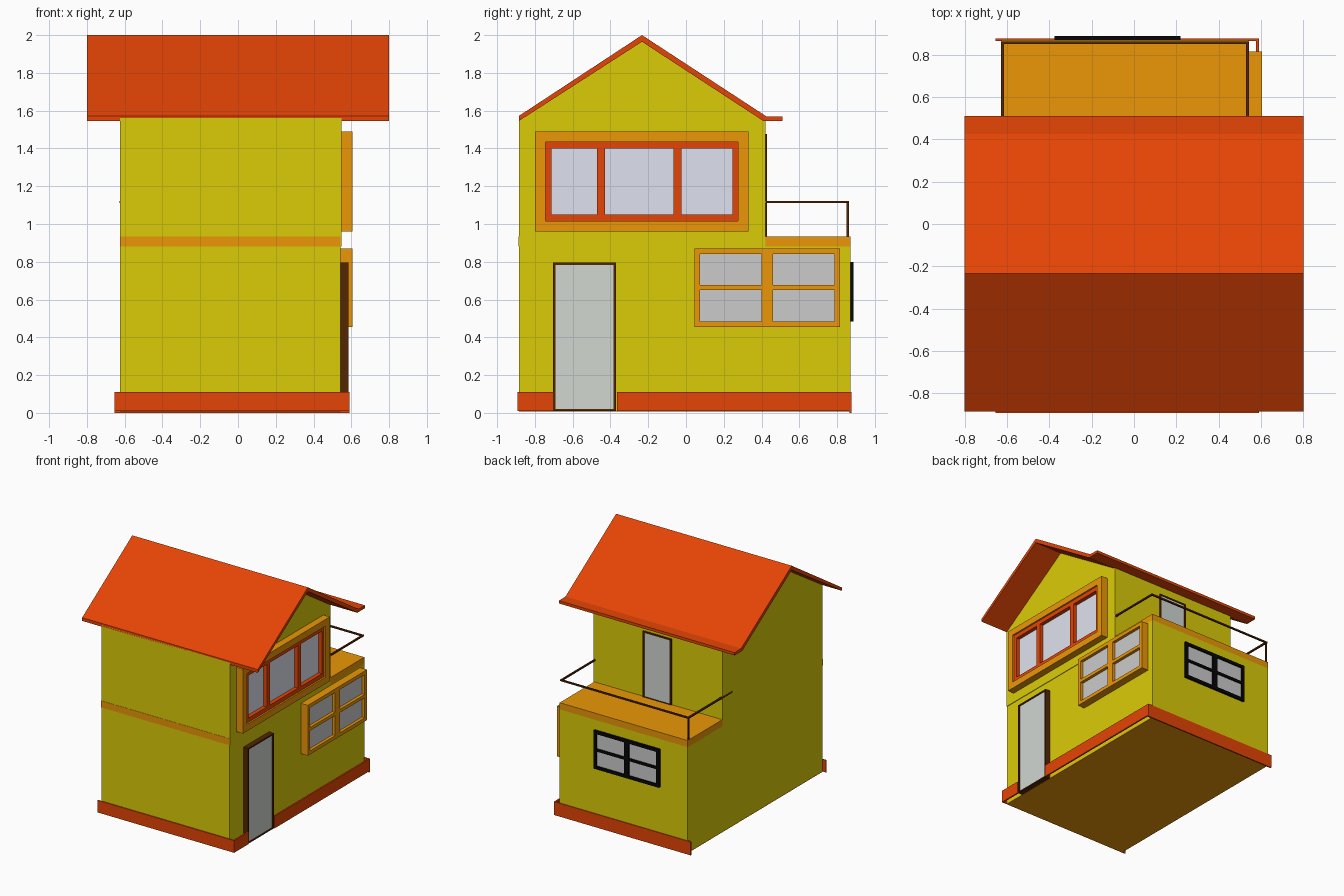
import bpy, bmesh

if "Cube" in bpy.data.objects:
    bpy.data.objects.remove(bpy.data.objects["Cube"])


def material(name, *rgb):
    m = bpy.data.materials.new(name)
    m.diffuse_color = [(c / 255) ** 2.2 for c in rgb] + [1]
    m.use_nodes = True
    m.node_tree.nodes["Principled BSDF"].inputs["Base Color"].default_value = m.diffuse_color
    return m


YELLOW = material("yellow_plaster", 218, 202, 16)
ORANGE = material("orange_trim", 234, 150, 16)
RED = material("red_orange", 228, 70, 14)
BROWN = material("dark_brown", 84, 42, 10)
BLACK = material("black", 14, 14, 14)
GLASS = material("upper_glass", 222, 226, 238)
GREY = material("lower_glass", 188, 188, 190)
DOOR = material("door_grey", 208, 214, 208)


def finish(bm, name, mat):
    bmesh.ops.recalc_face_normals(bm, faces=bm.faces)
    me = bpy.data.meshes.new(name)
    bm.to_mesh(me)
    bm.free()
    me.materials.append(mat)
    ob = bpy.data.objects.new(name, me)
    bpy.context.collection.objects.link(ob)
    return ob


def boxes(name, mat, *bounds):
    """One object from boxes given as (x0, x1, y0, y1, z0, z1)."""
    bm = bmesh.new()
    for x0, x1, y0, y1, z0, z1 in bounds:
        vs = bmesh.ops.create_cube(bm, size=1)["verts"]
        for v in vs:
            v.co = (x1 if v.co.x > 0 else x0,
                    y1 if v.co.y > 0 else y0,
                    z1 if v.co.z > 0 else z0)
    return finish(bm, name, mat)


def prism(name, mat, profile, x0, x1):
    """Extrude a (y, z) profile along x."""
    bm = bmesh.new()
    face = bm.faces.new([bm.verts.new((x0, y, z)) for y, z in profile])
    new = bmesh.ops.extrude_face_region(bm, geom=[face])["geom"]
    for v in new:
        if isinstance(v, bmesh.types.BMVert):
            v.co.x = x1
    return finish(bm, name, mat)


def place(axis, depth, u, z):
    """Box on a wall facing +x or +y: u runs along the wall."""
    return (*depth, *u, *z) if axis == "x" else (*u, *depth, *z)


def grid_frame(name, mat, axis, depth, us, zs):
    """Window frame: us and zs are the (start, end) pairs of the bars."""
    z = (zs[0][0], zs[-1][1])
    parts = [place(axis, depth, u, z) for u in us]
    for a, b in zip(us, us[1:]):
        parts += [place(axis, depth, (a[1], b[0]), zz) for zz in zs]
    return boxes(name, mat, *parts)


# Ground floor, floor plate and intermediate slab with balcony
boxes("ground_floor_walls", YELLOW, (-.625, .542, -.885, .87, .015, .88))
boxes("floor_plate", ORANGE, (-.625, .542, -.885, .87, .008, .015))
boxes("balcony_slab", ORANGE, (-.625, .542, -.887, .87, .88, .935))

# Upper floor with gable
prism("upper_floor_walls", YELLOW,
      [(-.885, .88), (.42, .88), (.42, 1.56), (-.233, 1.975), (-.885, 1.56)],
      -.626, .547)

# Gable roof sheet with a flat lip at the back
prism("roof", RED,
      [(-.885, 1.572), (-.233, 2.0), (.425, 1.57), (.51, 1.568),
       (.51, 1.545), (.41, 1.545), (-.233, 1.965), (-.885, 1.545)],
      -.8, .8)

# Skirting: front and back strips, side panels standing clear of the wall
boxes("skirting", RED,
      (-.655, .59, -.893, -.885, .01, .11),
      (-.655, .59, .865, .876, 0, .11),
      (.577, .59, -.885, -.705, .01, .11),
      (.577, .59, -.365, .865, .01, .11))

# Front door on the right side
grid_frame("door_frame", BROWN, "x", (.542, .585),
           [(-.703, -.69), (-.383, -.37)], [(.01, .02), (.783, .795)])
boxes("door_panel", DOOR, (.542, .578, -.69, -.383, .02, .783))

# Upper window: orange surround, red casement, glass
grid_frame("upper_window_surround", ORANGE, "x", (.545, .605),
           [(-.80, -.745), (.275, .33)], [(.96, 1.015), (1.435, 1.49)])
grid_frame("upper_window_casement", RED, "x", (.545, .592),
           [(-.745, -.712), (-.47, -.43), (-.065, -.025), (.245, .275)],
           [(1.015, 1.05), (1.40, 1.435)])
boxes("upper_window_glass", GLASS, (.545, .56, -.715, .25, 1.04, 1.41))

# Lower window
grid_frame("lower_window_frame", ORANGE, "x", (.54, .605),
           [(.045, .075), (.40, .46), (.785, .815)],
           [(.455, .485), (.65, .677), (.84, .87)])
boxes("lower_window_glass", GREY, (.54, .58, .07, .79, .48, .845))

# Back window
grid_frame("back_window_frame", BLACK, "y", (.865, .888),
           [(-.375, -.35), (-.1, -.055), (.195, .22)],
           [(.485, .51), (.632, .653), (.775, .80)])
boxes("back_window_glass", GREY, (-.36, .2, .865, .877, .5, .79))

# Balcony door
grid_frame("balcony_door_frame", BROWN, "y", (.415, .43),
           [(-.165, -.15), (.08, .095)], [(.935, .94), (1.465, 1.477)])
boxes("balcony_door_panel", DOOR, (-.155, .085, .415, .425, .94, 1.47))

# Balcony railing with its single corner post
boxes("balcony_railing", BROWN,
      (-.628, -.614, .29, .85, 1.11, 1.122),
      (.53, .543, .415, .85, 1.11, 1.122),
      (-.628, .543, .85, .863, 1.11, 1.122),
      (-.626, -.615, .851, .862, .935, 1.11))
